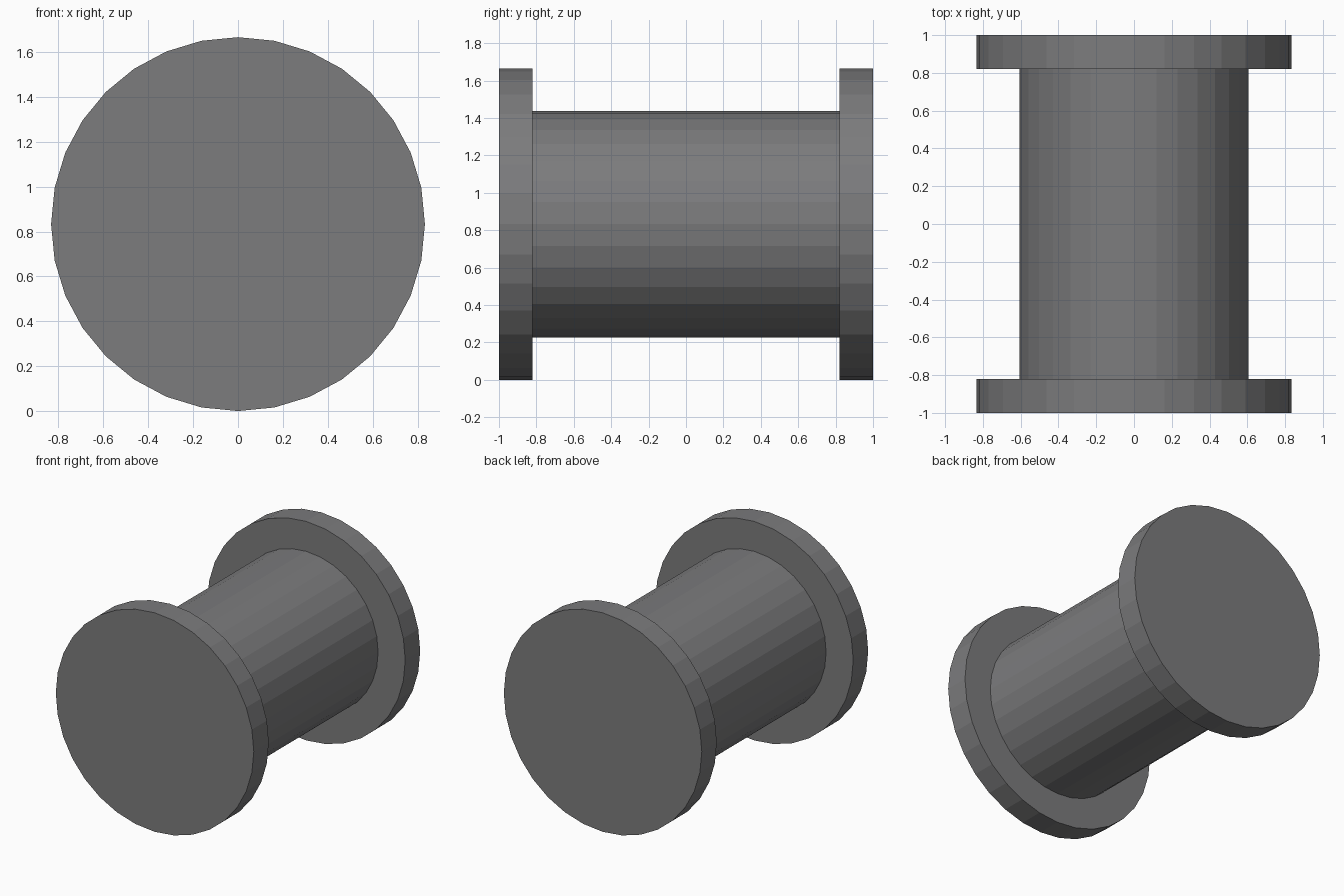
import bpy, bmesh
from math import sin, cos, tau

if "Cube" in bpy.data.objects:
    bpy.data.objects.remove(bpy.data.objects["Cube"])

SIDES = 32
FLANGE_R, BARREL_R = 0.833, 0.605
FLANGE_Y, END_Y = 0.82, 1.0

# Spool profile along y: (position, radius)
profile = [(-END_Y, FLANGE_R), (-FLANGE_Y, FLANGE_R), (-FLANGE_Y, BARREL_R),
           (FLANGE_Y, BARREL_R), (FLANGE_Y, FLANGE_R), (END_Y, FLANGE_R)]

bm = bmesh.new()
rings = [[bm.verts.new((r * cos(tau * i / SIDES), y, FLANGE_R + r * sin(tau * i / SIDES)))
          for i in range(SIDES)] for y, r in profile]

# Flange rims, inner flange faces and barrel
for a, b in zip(rings, rings[1:]):
    for i in range(SIDES):
        j = (i + 1) % SIDES
        bm.faces.new((a[i], a[j], b[j], b[i]))

# Flat outer end faces
bm.faces.new(rings[0])
bm.faces.new(rings[-1])
bmesh.ops.recalc_face_normals(bm, faces=bm.faces[:])

mesh = bpy.data.meshes.new("spool")
bm.to_mesh(mesh)
bm.free()

# Dark grey finish
grey = bpy.data.materials.new("dark_grey")
grey.diffuse_color = (0.2, 0.2, 0.205, 1.0)
grey.use_nodes = True
grey.node_tree.nodes["Principled BSDF"].inputs["Base Color"].default_value = grey.diffuse_color
mesh.materials.append(grey)
bpy.context.collection.objects.link(bpy.data.objects.new("spool", mesh))
